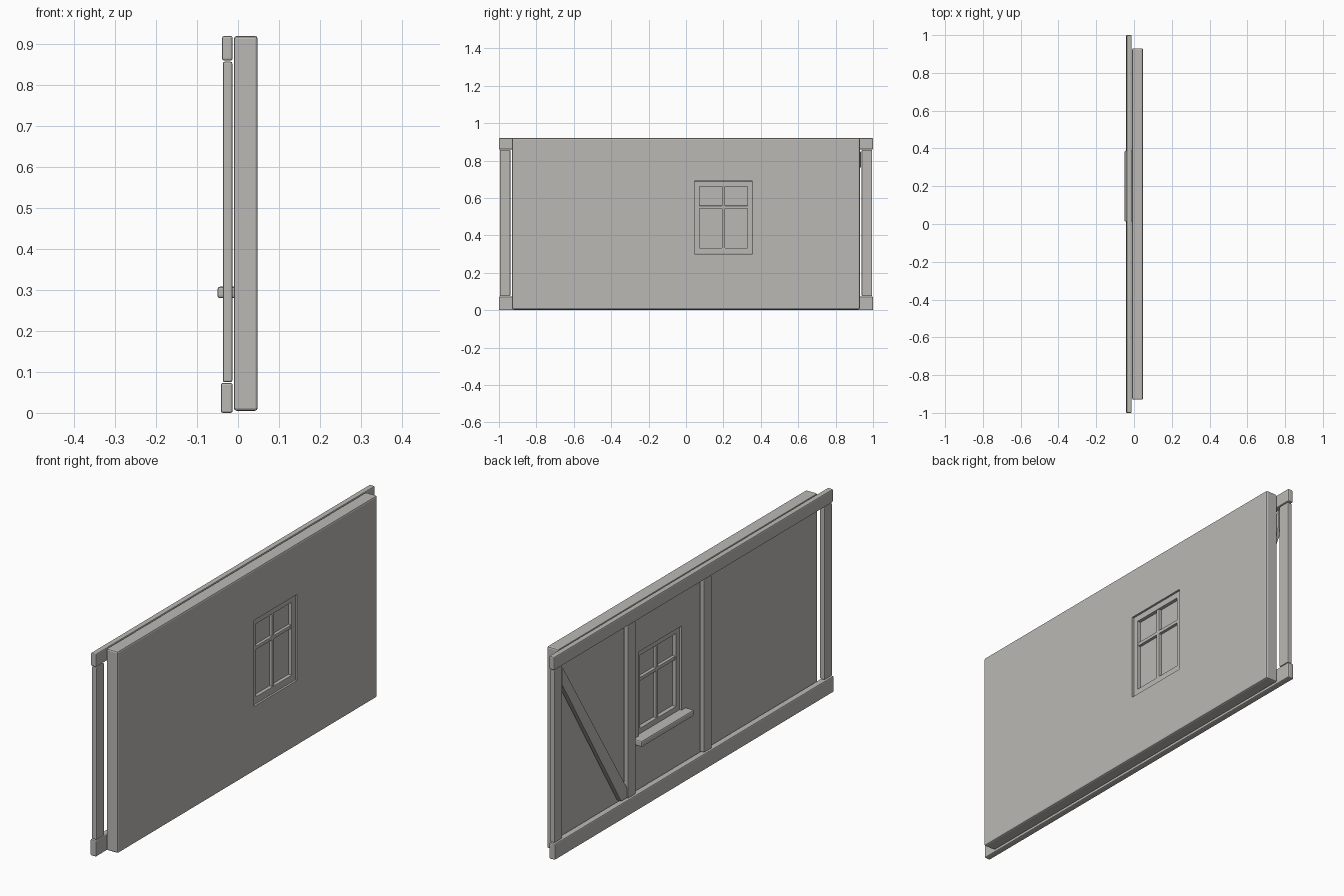
import bpy, bmesh
from mathutils import Vector

cube = bpy.data.objects.get("Cube")
if cube:
    bpy.data.objects.remove(cube, do_unlink=True)

# One warm grey for everything
grey = bpy.data.materials.new("warm_grey")
grey.use_nodes = True
grey.diffuse_color = (0.50, 0.485, 0.46, 1)
grey.node_tree.nodes["Principled BSDF"].inputs["Base Color"].default_value = grey.diffuse_color


def prism(name, outline, x0, x1, bevel=0.0):
    """Extrude a (y, z) outline from x0 to x1, with bevelled edges."""
    bm = bmesh.new()
    face = bm.faces.new([bm.verts.new((x0, y, z)) for y, z in outline])
    ext = bmesh.ops.extrude_face_region(bm, geom=[face])["geom"]
    moved = [g for g in ext if isinstance(g, bmesh.types.BMVert)]
    bmesh.ops.translate(bm, verts=moved, vec=Vector((x1 - x0, 0, 0)))
    bmesh.ops.recalc_face_normals(bm, faces=bm.faces)
    if bevel:
        bmesh.ops.bevel(bm, geom=bm.edges[:], offset=bevel, segments=2,
                        profile=0.5, affect='EDGES')
    mesh = bpy.data.meshes.new(name)
    bm.to_mesh(mesh)
    bm.free()
    mesh.materials.append(grey)
    obj = bpy.data.objects.new(name, mesh)
    bpy.context.collection.objects.link(obj)
    return obj


def box(name, x, y, z, bevel=0.0):
    outline = [(y[0], z[0]), (y[1], z[0]), (y[1], z[1]), (y[0], z[1])]
    return prism(name, outline, x[0], x[1], bevel)


# Plaster wall with a window opening
wall = box("plaster_wall", (-0.01, 0.048), (-0.93, 0.93), (0.005, 0.92), 0.007)
cutter = box("window_cutter", (-0.1, 0.1), (0.045, 0.355), (0.30, 0.69))
cutter.hide_render = True
cut = wall.modifiers.new("window_opening", 'BOOLEAN')
cut.operation = 'DIFFERENCE'
cut.solver = 'EXACT'
cut.object = cutter
bpy.context.view_layer.objects.active = wall
bpy.ops.object.modifier_apply(modifier=cut.name)
bpy.data.objects.remove(cutter, do_unlink=True)

# Horizontal timbers
box("top_beam", (-0.039, -0.013), (-1, 1), (0.86, 0.92), 0.005)
box("bottom_beam", (-0.042, -0.013), (-1, 1), (0, 0.073), 0.005)

# Upright timbers
post_x, post_z = (-0.037, -0.014), (0.075, 0.857)
for name, centre in (("front_end_post", -0.967), ("middle_post", -0.105),
                     ("window_post", 0.44), ("back_end_post", 0.967)):
    box(name, post_x, (centre - 0.028, centre + 0.028), post_z, 0.004)

# Diagonal brace, cut to fit the corner between posts and beam
prism("diagonal_brace", [(0.935, 0.85), (0.935, 0.765), (0.515, 0.08),
                         (0.472, 0.08), (0.472, 0.125)], -0.036, -0.013, 0.003)

# Window frame, glazing bars and panes
frame_x, bar_x = (0.0, 0.040), (0.004, 0.037)
for name, y in (("frame_side_front", (0.045, 0.072)), ("frame_side_back", (0.328, 0.355))):
    box(name, frame_x, y, (0.30, 0.69), 0.002)
for name, z in (("frame_bottom", (0.30, 0.332)), ("frame_top", (0.662, 0.69))):
    box(name, frame_x, (0.06, 0.34), z, 0.002)
box("upright_glazing_bar", bar_x, (0.192, 0.208), (0.32, 0.675), 0.002)
box("cross_glazing_bar", bar_x, (0.06, 0.34), (0.543, 0.559), 0.002)
box("window_pane", (0.018, 0.024), (0.06, 0.34), (0.315, 0.675))

# Window sill
box("window_sill", (-0.05, 0.005), (0.012, 0.388), (0.28, 0.308), 0.006)
